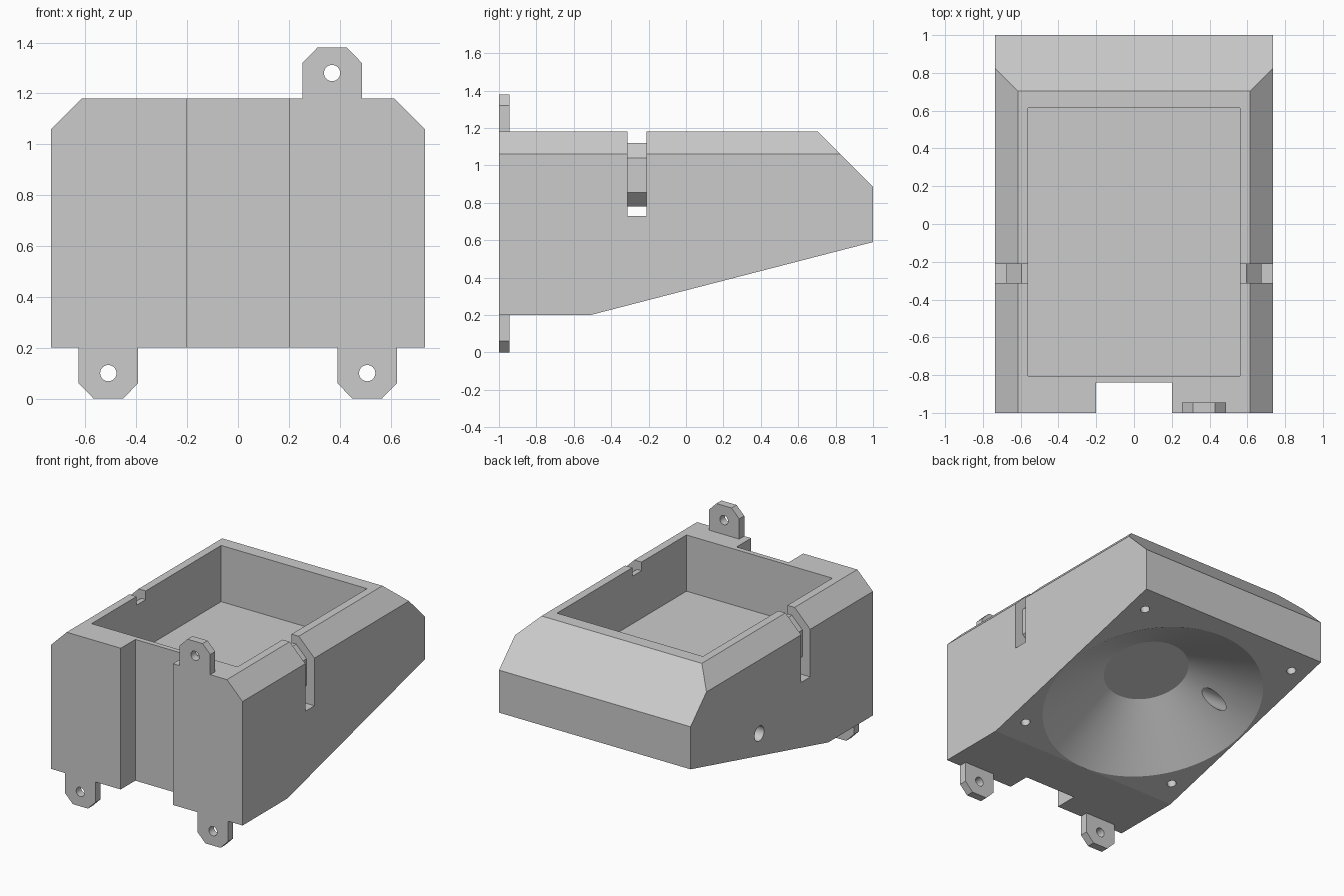
import bpy, bmesh, math
from mathutils import Matrix, Vector

cube = bpy.data.objects.get("Cube")
if cube:
    bpy.data.objects.remove(cube, do_unlink=True)

GREY = (0.6, 0.6, 0.6, 1)
mat = bpy.data.materials.new("plain_grey")
mat.use_nodes = True
mat.diffuse_color = GREY
mat.node_tree.nodes["Principled BSDF"].inputs["Base Color"].default_value = GREY


def make(name, bm):
    bmesh.ops.recalc_face_normals(bm, faces=bm.faces)
    mesh = bpy.data.meshes.new(name)
    bm.to_mesh(mesh)
    bm.free()
    mesh.materials.append(mat)
    obj = bpy.data.objects.new(name, mesh)
    bpy.context.collection.objects.link(obj)
    return obj


def prism(name, points, axis, start, end):
    """Extrude a profile along x (points are y, z) or along y (points are x, z)."""
    bm = bmesh.new()
    place = (lambda a, b: (start, a, b)) if axis == "x" else (lambda a, b: (a, start, b))
    face = bm.faces.new([bm.verts.new(place(a, b)) for a, b in points])
    new = bmesh.ops.extrude_face_region(bm, geom=[face])["geom"]
    step = end - start
    move = Vector((step, 0, 0)) if axis == "x" else Vector((0, step, 0))
    bmesh.ops.translate(bm, vec=move, verts=[g for g in new if isinstance(g, bmesh.types.BMVert)])
    return make(name, bm)


def box(name, x, y, z):
    corners = [(x[0], z[0]), (x[1], z[0]), (x[1], z[1]), (x[0], z[1])]
    return prism(name, corners, "y", y[0], y[1])


def cone(name, r1, r2, depth, matrix, segments=32):
    bm = bmesh.new()
    bmesh.ops.create_cone(bm, cap_ends=True, segments=segments, radius1=r1,
                          radius2=r2, depth=depth, matrix=matrix)
    return make(name, bm)


def cut(target, tool, operation="DIFFERENCE"):
    mod = target.modifiers.new("cut", "BOOLEAN")
    mod.operation = operation
    mod.solver = "EXACT"
    mod.object = tool
    tool.hide_render = True
    bpy.ops.object.select_all(action="DESELECT")
    bpy.context.view_layer.objects.active = target
    target.select_set(True)
    bpy.ops.object.modifier_apply(modifier=mod.name)
    bpy.data.objects.remove(tool, do_unlink=True)


def mirrored(half):
    return half + [(-x, z) for x, z in reversed(half)]


# Housing: side profile trimmed by the chamfered front outline
side = [(-1, 0.2), (-0.51, 0.2), (1, 0.59), (1, 0.885), (0.705, 1.18), (-1, 1.18)]
housing = prism("housing", side, "x", -0.735, 0.735)
outline = mirrored([(0.8, 0), (0.8, 0.995), (0.565, 1.23)])
cut(housing, prism("outline", outline, "y", -1.2, 1.2), "INTERSECT")

# Open tray in the top and cable channel down the front
cut(housing, box("tray", (-0.56, 0.56), (-0.805, 0.615), (0.79, 1.4)))
cut(housing, box("channel", (-0.2, 0.2), (-1.2, -0.84), (0, 1.4)))

# Strap groove around both walls and under the tray floor
strap = mirrored([(0.8, 0.73), (0.8, 1.3), (0.5, 1.3), (0.5, 1.12), (0.595, 1.12),
                  (0.675, 1.04), (0.675, 0.855), (0.6, 0.78)])
# order the loop: right arm, tunnel ceiling, left arm, tunnel floor
cut(housing, prism("strap", strap, "y", -0.312, -0.212))

# Conical recess, perpendicular to the sloping underside
slope = math.atan2(0.39, 1.51)
tilt = Matrix.Rotation(slope, 4, "X")


def on_slope(x, y, depth):
    z = 0.2 + (y + 0.51) * math.tan(slope)
    return Matrix.Translation((x, y, z)) @ tilt @ Matrix.Translation((0, 0, depth))


cut(housing, cone("recess", 0.753, 0.277, 0.292, on_slope(0, 0.19, 0.126), 96))

# Screw holes at the four corners of the underside
for sx in (-1, 1):
    for sy in (-1, 1):
        place = on_slope(sx * 0.615, 0.245 + sy * 0.6, 0.05)
        cut(housing, cone("screw", 0.03, 0.03, 0.2, place))

# Wire hole from the recess out through one side wall
wire = Matrix.Translation((-0.6, 0.246, 0.55)) @ Matrix.Rotation(math.pi / 2, 4, "Y")
cut(housing, cone("wire", 0.052, 0.052, 0.5, wire))

# Mounting tabs with clipped corners and a bolt hole
tabs = [housing]
for name, x, base, way in (("lower_right_tab", -0.51, 0.2, -1),
                           ("lower_left_tab", 0.508, 0.2, -1),
                           ("upper_tab", 0.37, 1.18, 1)):
    shape = [(x + dx, base + way * dz) for dx, dz in
             mirrored([(0.117, 0), (0.117, 0.14), (0.058, 0.2)])]
    tab = prism(name, shape, "y", -1, -0.945)
    bolt = Matrix.Translation((x, -0.97, base + way * 0.1)) @ Matrix.Rotation(math.pi / 2, 4, "X")
    cut(tab, cone("bolt", 0.032, 0.032, 0.3, bolt))
    tabs.append(tab)

# Smooth the round surfaces and keep the edges sharp
bpy.ops.object.select_all(action="DESELECT")
for obj in tabs:
    obj.select_set(True)
bpy.context.view_layer.objects.active = housing
bpy.ops.object.shade_smooth_by_angle(angle=math.radians(13))
